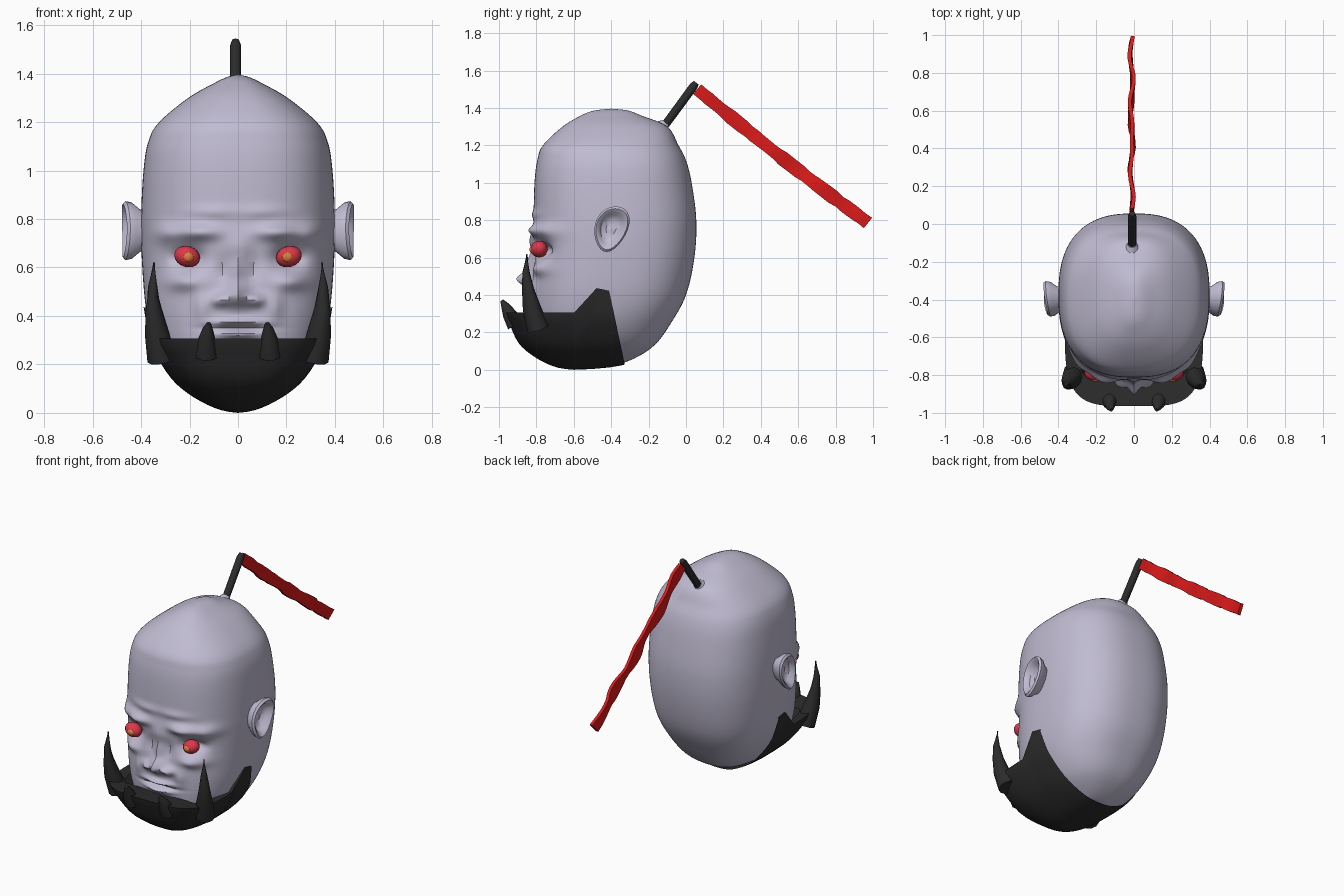
import bpy, bmesh, math, random
from mathutils import Vector, Matrix

if "Cube" in bpy.data.objects:
    bpy.data.objects.remove(bpy.data.objects["Cube"])

random.seed(4)


def material(name, col):
    m = bpy.data.materials.new(name)
    m.diffuse_color = (*col, 1)
    m.use_nodes = True
    m.node_tree.nodes["Principled BSDF"].inputs["Base Color"].default_value = m.diffuse_color
    return m


SKIN = material("pale_skin", (0.53, 0.50, 0.64))
BLACK = material("black_leather", (0.025, 0.025, 0.025))
RED = material("red_cloth", (0.7, 0.01, 0.01))
EYE = material("red_eye", (0.72, 0.04, 0.07))
IRIS = material("amber_iris", (0.75, 0.2, 0.05))


def finish(name, bm, mat, angle=40):
    bmesh.ops.remove_doubles(bm, verts=bm.verts, dist=0.0004)
    bmesh.ops.recalc_face_normals(bm, faces=bm.faces)
    me = bpy.data.meshes.new(name)
    bm.to_mesh(me)
    bm.free()
    ob = bpy.data.objects.new(name, me)
    bpy.context.collection.objects.link(ob)
    me.materials.append(mat)
    bpy.ops.object.select_all(action='DESELECT')
    ob.select_set(True)
    bpy.context.view_layer.objects.active = ob
    bpy.ops.object.shade_smooth_by_angle(angle=math.radians(angle))
    return ob


def loft(rings, caps=True):
    """Skin a list of closed rings of points."""
    bm = bmesh.new()
    rows = [[bm.verts.new(p) for p in r] for r in rings]
    n = len(rows[0])
    for a, b in zip(rows, rows[1:]):
        for i in range(n):
            j = (i + 1) % n
            bm.faces.new((a[i], a[j], b[j], b[i]))
    if caps:
        bm.faces.new(rows[0][::-1])
        bm.faces.new(rows[-1])
    return bm


def tube(name, path, mat, sides=10):
    """Tapered tube through (x, y, z, radius) points."""
    pts = [Vector(p[:3]) for p in path]
    rings = []
    for k, p in enumerate(path):
        d = pts[min(k + 1, len(pts) - 1)] - pts[max(k - 1, 0)]
        q = d.to_track_quat('Z', 'Y')
        rings.append([pts[k] + q @ Vector((p[3] * math.cos(a), p[3] * math.sin(a), 0))
                      for a in (i * math.tau / sides for i in range(sides))])
    return finish(name, loft(rings), mat)


def dense(table, steps=10):
    """Smooth a profile table (z, front y, back y, half width)."""
    out = []
    for k in range(len(table) - 1):
        a, b, c, d = (Vector(table[min(max(k + o, 0), len(table) - 1)]) for o in (-1, 0, 1, 2))
        for s in range(steps):
            t = s / steps
            out.append(b + 0.5 * t * (c - a + t * (2 * a - 5 * b + 4 * c - d + t * (3 * (b - c) + d - a))))
    return out + [Vector(table[-1])]


def section(row, a, n):
    """Point on a super-ellipse slice; angle 0 faces the front."""
    z, yf, yb, hw = row
    s, c = math.sin(a), math.cos(a)
    e = 2 / n
    return Vector((math.copysign(abs(s) ** e, s) * hw,
                   (yf + yb) / 2 - math.copysign(abs(c) ** e, c) * (yb - yf) / 2, z))


# Head: egg profile with face relief pushed forward
head_rows = dense([Vector(r) for r in (
    (.012, -.6, -.6, 0), (.022, -.69, -.43, .08), (.05, -.75, -.3, .14), (.13, -.8, -.17, .25),
    (.25, -.82, -.08, .33), (.4, -.825, 0, .375), (.6, -.815, .045, .395),
    (.8, -.815, .055, .4), (1, -.81, .03, .39), (1.12, -.795, 0, .37),
    (1.2, -.765, -.04, .325), (1.3, -.66, -.1, .205), (1.36, -.56, -.24, .1),
    (1.386, -.49, -.31, .045), (1.396, -.4, -.4, 0))])
# amount, x, z, spread x, spread z
relief = [(.045, .17, .745, .09, .032), (.03, .3, .74, .05, .04), (.022, 0, .69, .045, .05),
          (-.06, .21, .64, .065, .042), (.03, 0, .58, .03, .05), (.085, 0, .485, .04, .045),
          (.05, .075, .465, .03, .026), (.035, .22, .54, .07, .035), (.02, .15, .44, .03, .06),
          (.03, 0, .375, .09, .015), (-.02, 0, .35, .11, .01), (.035, 0, .325, .08, .016),
          (-.02, .06, .6, .025, .05), (.012, .1, .83, .1, .025)]


def face_point(row, a):
    p = section(row, a, 2.5)
    if math.cos(a) > 0:
        push = sum(d * math.exp(-((abs(p.x) - x) / sx) ** 2 - ((p.z - z) / sz) ** 2)
                   for d, x, z, sx, sz in relief)
        p.y -= push * min(1, 2 * math.cos(a))
    return p


COLS = 120
# extra rows through the face for crisp relief
rows = []
for r0, r1 in zip(head_rows, head_rows[1:]):
    rows.append(r0)
    if .3 < r0[0] < .9:
        rows.append((r0 + r1) / 2)
rows.append(head_rows[-1])
finish("head", loft([[face_point(r, i * math.tau / COLS) for i in range(COLS)] for r in rows], False), SKIN)

# Jaw guard: scoop that wraps the chin and stands proud of the face
guard_rows = dense([Vector(r) for r in (
    (0, -.6, -.6, 0), (.01, -.68, -.43, .065), (.04, -.76, -.28, .14), (.09, -.84, -.2, .22),
    (.15, -.9, -.14, .282), (.25, -.945, -.07, .345), (.31, -.965, -.045, .367),
    (.45, -.97, .02, .392))])


def guard_row(z):
    for a, b in zip(guard_rows, guard_rows[1:]):
        if z <= b[0]:
            return a.lerp(b, (z - a[0]) / max(b[0] - a[0], 1e-6))
    return guard_rows[-1]


def guard_point(z, a):
    n = 2.5 + (1.5 * min(1, z / .3) if math.cos(a) > 0 else 0)
    return section(guard_row(z), a, n)


angles = [i * math.tau / 160 for i in range(160)]
tops = []
for a in angles:
    y = guard_point(.3, a).y
    tops.append(.307 if y < -.575 else .45 - .2 * (y + .575))
rings = [[guard_point(t * (k / 16) ** 1.6, a) for a, t in zip(angles, tops)] for k in range(17)]
rings.append([Vector((p.x * .84, max(p.y, -.9) * .8 - .09, p.z - .012)) for p in rings[-1]])
bm = loft(rings, False)
bmesh.ops.bisect_plane(bm, geom=bm.verts[:] + bm.edges[:] + bm.faces[:], clear_outer=True,
                       plane_co=(0, -.385, .3), plane_no=Vector((0, .26, .055)).normalized())
finish("jaw_guard", bm, BLACK)

for side, label in ((-1, "left"), (1, "right")):
    # Long and short horns on the guard
    tube(label + "_long_horn", [(side * x, y, z, r) for x, y, z, r in (
        (.315, -.79, .22, .06), (.335, -.825, .33, .05), (.348, -.845, .43, .033),
        (.352, -.855, .52, .02), (.347, -.85, .62, .004))], BLACK)
    tube(label + "_short_horn", [(side * x, y, z, r) for x, y, z, r in (
        (.13, -.91, .24, .05), (.13, -.945, .3, .038), (.125, -.968, .345, .022),
        (.12, -.985, .37, .009))], BLACK)

    # Eye with a lighter iris
    for part, mat, c, s in (("eye", EYE, (.21, -.785, .645), (.054, .046, .043)),
                            ("iris", IRIS, (.205, -.819, .643), (.024, .018, .022))):
        bm = bmesh.new()
        bmesh.ops.create_uvsphere(bm, u_segments=16, v_segments=10, radius=1)
        bm.transform(Matrix.Translation((side * c[0], c[1], c[2])) @
                     Matrix.Rotation(-side * .3, 4, 'Y') @ Matrix.Diagonal((*s, 1)))
        finish(label + "_" + part, bm, mat)

    # Ear: rim rolling into a hollow
    rings = []
    for scale, x in ((.6, .35), (.72, .4), (.95, .43), (1, .455), (.9, .468), (.74, .458),
                     (.62, .435), (.3, .42), (.1, .425)):
        ring = []
        for i in range(24):
            a = i * math.tau / 24
            u = .09 * math.cos(a) * (1 + .2 * math.sin(a)) * scale
            v = .122 * math.sin(a) * scale
            ring.append((side * (x + .12 * u + .6 * v * v), -.4 + u + .2 * v, .752 + v))
        rings.append(ring)
    finish(label + "_ear", loft(rings), SKIN)

# Topknot: scalp bump, binding and trailing ribbon
tube("scalp_bump", [(-.01, -.19, 1.24, .09), (-.01, -.135, 1.29, .05), (-.01, -.108, 1.32, .024)], SKIN)
tube("topknot_binding", [(-.01, -.14, 1.27, .022), (-.01, .04, 1.515, .023), (-.01, .055, 1.535, .016)], BLACK, 12)

rings = []
wide = Vector((0, .62, .78))
for k in range(31):
    t = k / 30
    c = Vector((-.013 + .007 * math.sin(t * 19), .06 + .913 * t, 1.5 - .715 * t - .012 * math.sin(t * math.pi)))
    h = .036 + random.uniform(-.004, .004)
    twist = .006 * math.sin(t * 27)
    rings.append([c + wide * h * w + Vector((.01 * s + twist * w, 0, 0))
                  for s, w in ((-1, -1), (1, -1), (1.1, 0), (1, 1), (-1, 1), (-1.1, 0))])
finish("ribbon", loft(rings), RED)
